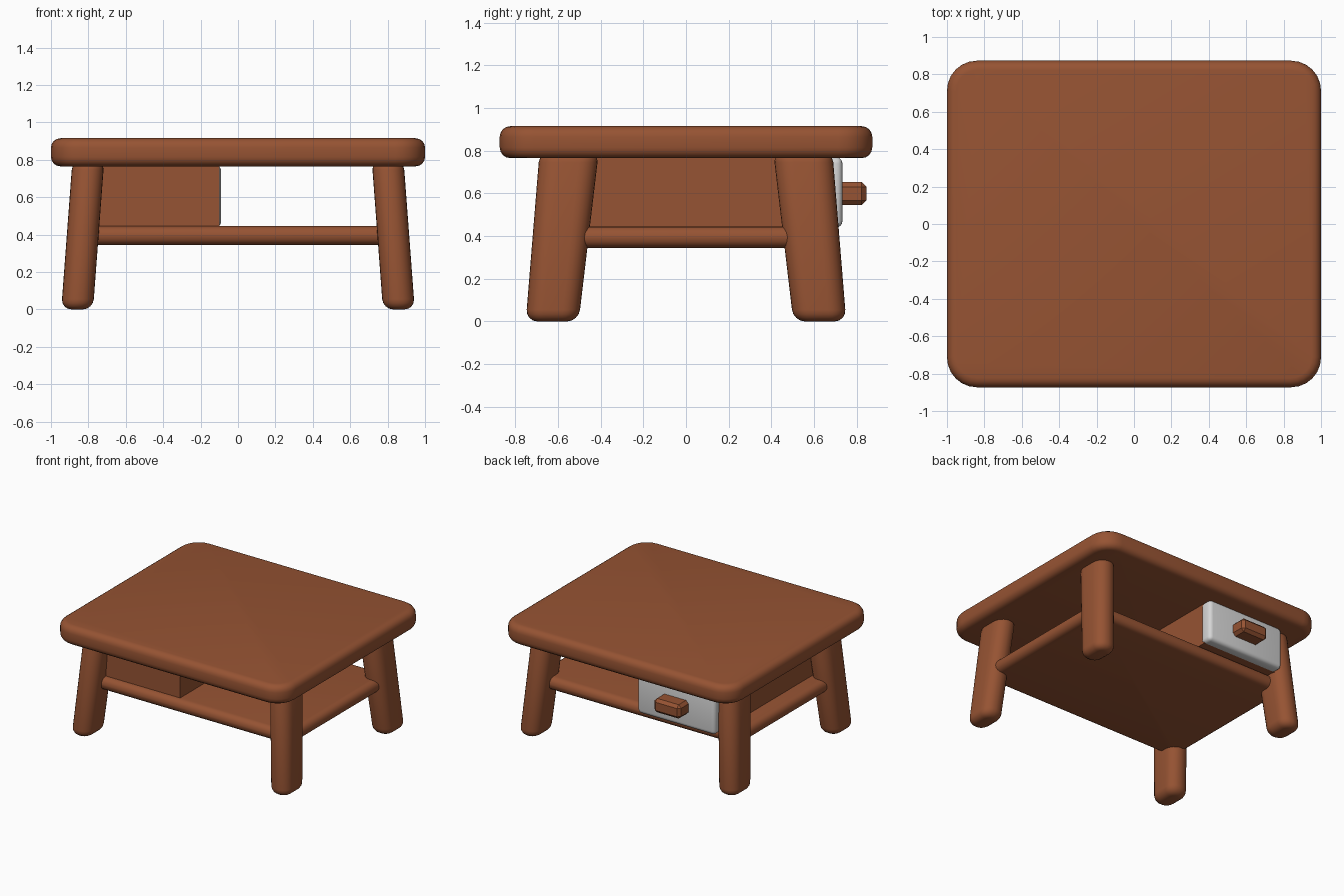
import bpy
import bmesh
import math
from mathutils import Vector

cube = bpy.data.objects.get("Cube")
if cube:
    bpy.data.objects.remove(cube, do_unlink=True)


def make_material(name, color):
    mat = bpy.data.materials.new(name)
    mat.use_nodes = True
    mat.diffuse_color = color
    mat.node_tree.nodes["Principled BSDF"].inputs["Base Color"].default_value = color
    return mat


wood = make_material("warm brown wood", (0.305, 0.087, 0.033, 1))
paint = make_material("light grey paint", (0.67, 0.67, 0.67, 1))


def rounded_box(name, low, high, mat, corner=0.0, edge=0.0, segments=4, shape=None):
    """Box with rounded upright corners and softened rims; shape moves each vertex."""
    low, high = Vector(low), Vector(high)
    bm = bmesh.new()
    bmesh.ops.create_cube(bm, size=1)
    for v in bm.verts:
        v.co = Vector((l + (h - l) * (c + 0.5) for l, h, c in zip(low, high, v.co)))
    if corner:
        upright = [e for e in bm.edges
                   if abs(e.verts[0].co.z - e.verts[1].co.z) > 0.01]
        bmesh.ops.bevel(bm, geom=upright, offset=corner, segments=6,
                        profile=0.5, affect='EDGES')
    if edge:
        rims = [e for e in bm.edges
                if not corner or abs(e.verts[0].co.z - e.verts[1].co.z) < 0.001]
        bmesh.ops.bevel(bm, geom=rims, offset=edge, segments=segments,
                        profile=0.5, affect='EDGES')
    if shape:
        for v in bm.verts:
            v.co = shape(v.co)
    bmesh.ops.recalc_face_normals(bm, faces=bm.faces)
    mesh = bpy.data.meshes.new(name)
    bm.to_mesh(mesh)
    bm.free()
    mesh.materials.append(mat)
    obj = bpy.data.objects.new(name, mesh)
    bpy.context.collection.objects.link(obj)
    if segments > 1:
        bpy.ops.object.select_all(action='DESELECT')
        obj.select_set(True)
        bpy.context.view_layer.objects.active = obj
        bpy.ops.object.shade_smooth_by_angle(angle=math.radians(40))
    return obj


# Table top
rounded_box("table_top", (-1, -0.873, 0.765), (1, 0.873, 0.915), wood,
            corner=0.16, edge=0.05)

# Splayed legs, slightly deeper towards the top
LEG_TOP = 0.8
for side, sx in (("right", -1), ("left", 1)):
    for end, sy in (("front", -1), ("back", 1)):
        def splay(co, sx=sx, sy=sy):
            t = co.z / LEG_TOP
            return Vector((sx * (0.86 - 0.06 * t) + co.x,
                           sy * (0.627 - 0.08 * t) + co.y * (1 + 0.12 * t),
                           co.z))
        rounded_box(f"{end}_{side}_leg", (-0.085, -0.124, 0), (0.085, 0.124, LEG_TOP),
                    wood, corner=0.08, edge=0.055, shape=splay)

# Lower shelf with half-round edges, its corners buried in the legs
rounded_box("shelf", (-0.885, -0.62, 0.345), (0.885, 0.62, 0.445), wood,
            corner=0.08, edge=0.047)

# Drawer between shelf and top, opening at the back
rounded_box("drawer_body", (-0.75, -0.57, 0.44), (-0.1, 0.66, 0.77), wood, segments=1)
rounded_box("drawer_front", (-0.76, 0.63, 0.44), (-0.09, 0.733, 0.77), paint, edge=0.03)
rounded_box("drawer_handle", (-0.535, 0.71, 0.545), (-0.305, 0.845, 0.653), wood,
            edge=0.022, segments=1)
